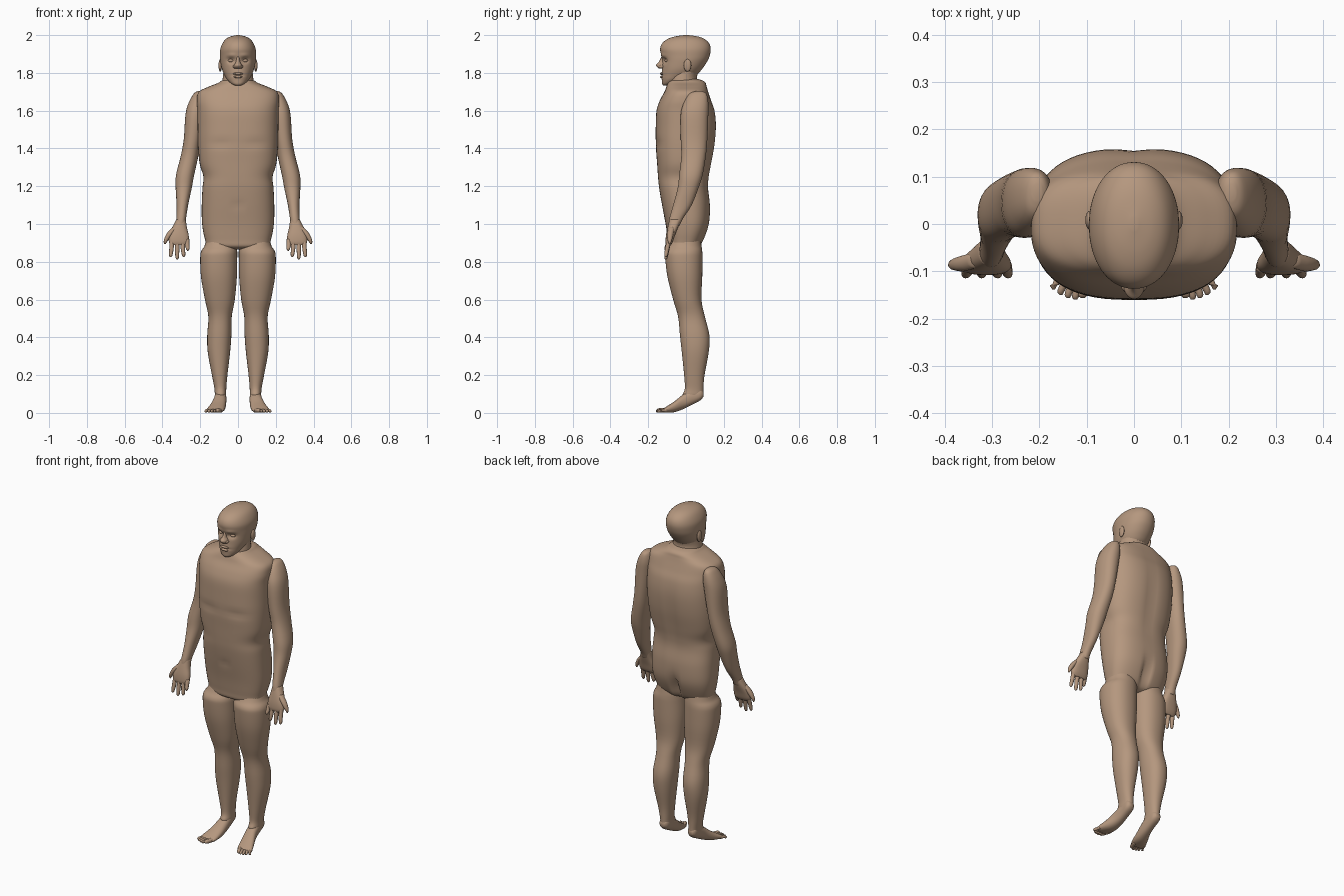
import bpy, bmesh, math
from mathutils import Vector

skin = bpy.data.materials.new("skin brown")
skin.diffuse_color = (0.46, 0.31, 0.21, 1)


def finish(name, bm, mirror=False):
    bmesh.ops.recalc_face_normals(bm, faces=bm.faces)
    me = bpy.data.meshes.new(name)
    bm.to_mesh(me)
    bm.free()
    for p in me.polygons:
        p.use_smooth = True
    me.materials.append(skin)
    ob = bpy.data.objects.new(name, me)
    bpy.context.collection.objects.link(ob)
    if mirror:
        ob.modifiers.new("mirror", 'MIRROR').use_axis = (True, False, False)
    return ob


def smooth_keys(keys, steps):
    """Catmull-Rom interpolation of section keys."""
    out = []
    for i in range(len(keys) - 1):
        a, b, c, d = (keys[max(i - 1, 0)], keys[i], keys[i + 1],
                      keys[min(i + 2, len(keys) - 1)])
        for s in range(steps):
            t = s / steps
            out.append([0.5 * (2 * q + (r - p) * t + (2 * p - 5 * q + 4 * r - u) * t * t
                               + (3 * q - p - 3 * r + u) * t ** 3)
                        for p, q, r, u in zip(a, b, c, d)])
    return out + [list(keys[-1])]


def loft(name, keys, axis='z', power=2.0, sides=32, steps=4, mirror=False, shape=None):
    """Sections: (position on axis, x0, x1, low, high); low/high is y, or z when axis is y."""
    bm = bmesh.new()
    rings = []
    for h, x0, x1, l0, l1 in smooth_keys(keys, steps):
        ring = []
        for k in range(sides):
            a = 2 * math.pi * k / sides
            c, s = math.cos(a), math.sin(a)
            x = (x0 + x1) / 2 + (x1 - x0) / 2 * math.copysign(abs(c) ** (2 / power), c)
            v = (l0 + l1) / 2 + (l1 - l0) / 2 * math.copysign(abs(s) ** (2 / power), s)
            co = Vector((x, v, h)) if axis == 'z' else Vector((x, h, v))
            if shape:
                co = shape(co)
            ring.append(bm.verts.new(co))
        rings.append(ring)
    for r, q in zip(rings, rings[1:]):
        for k in range(sides):
            n = (k + 1) % sides
            bm.faces.new((r[k], r[n], q[n], q[k]))
    bm.faces.new(rings[0])
    bm.faces.new(rings[-1])
    return finish(name, bm, mirror)


def blob(name, center, size, mirror=False):
    bm = bmesh.new()
    bmesh.ops.create_uvsphere(bm, u_segments=20, v_segments=12, radius=1)
    for v in bm.verts:
        v.co = Vector([c + p * s for c, p, s in zip(center, v.co, size)])
    return finish(name, bm, mirror)


def digit(name, axis, path, radii):
    """Rounded finger or toe following (position, x, other) points."""
    keys = [(h, x - r, x + r, o - r, o + r) for (h, x, o), r in zip(path, radii)]
    loft(name, keys, axis, sides=12, steps=3, mirror=True)


def bump(d, width):
    return math.exp(-(d / width) ** 2)


# Torso with a chest fold, a spine groove and a seat cleft
def torso_shape(c):
    if c.y > 0.03:
        c.y -= 0.035 * bump(c.x, 0.018) * bump(c.z - 0.95, 0.07)
        c.y -= 0.008 * bump(c.x, 0.03) * bump(c.z - 1.4, 0.2)
    elif c.y < -0.05:
        c.y += 0.006 * bump(c.z - 1.425, 0.02) * bump(abs(c.x) - 0.09, 0.07)
        c.y += 0.006 * bump(c.x, 0.015) * bump(c.z - 1.1, 0.02)
    return c


loft("torso", [(z, -w, w, f, b) for z, w, f, b in (
    (0.865, 0.07, -0.05, 0.04), (0.88, 0.155, -0.088, 0.07), (0.92, 0.175, -0.096, 0.095),
    (1.0, 0.19, -0.108, 0.122), (1.1, 0.192, -0.127, 0.127), (1.19, 0.188, -0.142, 0.118),
    (1.25, 0.183, -0.148, 0.122), (1.32, 0.203, -0.153, 0.135), (1.42, 0.212, -0.16, 0.153),
    (1.52, 0.214, -0.16, 0.16), (1.6, 0.215, -0.156, 0.152), (1.655, 0.218, -0.138, 0.133),
    (1.7, 0.207, -0.114, 0.118), (1.727, 0.155, -0.104, 0.11), (1.747, 0.105, -0.096, 0.104),
    (1.76, 0.085, -0.085, 0.088), (1.768, 0.06, -0.06, 0.06))],
    power=2.6, sides=64, steps=5, shape=torso_shape)

# Neck
loft("neck", [(1.70, -0.1, 0.1, -0.108, 0.08), (1.74, -0.086, 0.086, -0.098, 0.068),
              (1.78, -0.08, 0.08, -0.09, 0.058), (1.83, -0.075, 0.075, -0.08, 0.075)])


# Head with eye sockets, mouth line and narrowed lower face
def head_shape(c):
    if c.y < -0.04:
        c.y += 0.016 * bump(abs(c.x) - 0.037, 0.018) * bump(c.z - 1.866, 0.014)
        c.y += 0.007 * bump(c.x, 0.03) * bump(c.z - 1.787, 0.006)
        c.y -= 0.005 * bump(abs(c.x) - 0.035, 0.025) * bump(c.z - 1.893, 0.01)
    return c


loft("head", [(z, -w, w, f, b) for z, w, f, b in (
    (1.732, 0.012, -0.118, -0.09), (1.742, 0.034, -0.126, -0.06), (1.762, 0.055, -0.128, -0.01),
    (1.785, 0.07, -0.13, 0.05), (1.82, 0.085, -0.127, 0.085), (1.86, 0.093, -0.126, 0.112),
    (1.89, 0.095, -0.13, 0.125), (1.925, 0.094, -0.137, 0.131), (1.955, 0.083, -0.127, 0.123),
    (1.978, 0.066, -0.1, 0.1), (1.992, 0.042, -0.062, 0.066), (2.0, 0.008, -0.012, 0.014))],
    power=2.1, sides=64, steps=6, shape=head_shape)

# Facial features
loft("nose", [(1.822, -0.01, 0.01, -0.138, -0.11), (1.828, -0.023, 0.023, -0.15, -0.1),
              (1.842, -0.021, 0.021, -0.159, -0.1), (1.86, -0.011, 0.011, -0.143, -0.1),
              (1.895, -0.008, 0.008, -0.126, -0.1)], sides=20)
blob("nostril_wing", (0.017, -0.13, 1.833), (0.01, 0.014, 0.009), True)
blob("eyeball", (0.037, -0.1, 1.865), (0.016, 0.013, 0.009), True)
blob("upper_lip", (0, -0.127, 1.796), (0.026, 0.011, 0.007))
blob("lower_lip", (0, -0.126, 1.779), (0.023, 0.011, 0.007))
blob("ear", (0.094, 0.008, 1.84), (0.009, 0.02, 0.033), True)

# Arm
loft("arm", [(1.703, 0.195, 0.215, 0.05, 0.085), (1.69, 0.18, 0.234, 0.018, 0.108),
             (1.645, 0.17, 0.26, -0.01, 0.118), (1.58, 0.175, 0.278, -0.028, 0.118),
             (1.45, 0.195, 0.287, -0.028, 0.113), (1.36, 0.21, 0.303, -0.025, 0.105),
             (1.26, 0.232, 0.328, -0.036, 0.088), (1.19, 0.245, 0.33, -0.044, 0.066),
             (1.1, 0.264, 0.325, -0.068, 0.03), (1.03, 0.275, 0.326, -0.088, -0.015),
             (0.99, 0.28, 0.33, -0.093, -0.035)], power=2.2, mirror=True)

# Palm, fingers and thumb
loft("palm", [(1.025, 0.277, 0.326, -0.086, -0.025), (0.98, 0.27, 0.348, -0.098, -0.042),
              (0.94, 0.261, 0.364, -0.106, -0.058), (0.905, 0.26, 0.366, -0.108, -0.07),
              (0.888, 0.268, 0.355, -0.104, -0.08)], power=2.4, sides=24, mirror=True)
for i, (x0, x1, tip) in enumerate(((0.271, 0.266, 0.858), (0.295, 0.288, 0.825),
                                   (0.322, 0.322, 0.813), (0.349, 0.356, 0.824))):
    digit(f"finger_{i + 1}", 'z',
          [(0.92, x0, -0.088), ((0.91 + tip) / 2, (x0 + x1) / 2, -0.1),
           (tip + 0.01, x1, -0.106), (tip, x1, -0.107)], (0.013, 0.0115, 0.009, 0.003))
digit("thumb", 'z', [(0.985, 0.33, -0.075), (0.95, 0.36, -0.083),
                     (0.912, 0.382, -0.086), (0.893, 0.387, -0.087)],
      (0.016, 0.017, 0.011, 0.003))

# Leg with the hip fold at the top
loft("leg", [(0.93, 0.02, 0.165, -0.07, 0.075), (0.885, 0.008, 0.177, -0.09, 0.082),
             (0.855, 0.004, 0.195, -0.108, 0.086), (0.82, 0.004, 0.2, -0.11, 0.087),
             (0.72, 0.006, 0.196, -0.098, 0.086), (0.6, 0.017, 0.175, -0.068, 0.082),
             (0.51, 0.033, 0.157, -0.042, 0.1), (0.41, 0.035, 0.163, -0.032, 0.124),
             (0.32, 0.042, 0.16, -0.022, 0.12), (0.2, 0.056, 0.138, -0.01, 0.098),
             (0.13, 0.062, 0.125, -0.006, 0.092), (0.095, 0.063, 0.122, -0.018, 0.09),
             (0.075, 0.07, 0.115, 0.0, 0.075)], power=2.2, sides=40, mirror=True)

# Foot sloping down from a raised heel, with five toes
loft("foot", [(0.092, 0.08, 0.108, 0.085, 0.11), (0.075, 0.066, 0.12, 0.066, 0.13),
              (0.03, 0.062, 0.123, 0.042, 0.125), (-0.015, 0.062, 0.13, 0.02, 0.098),
              (-0.06, 0.066, 0.148, 0.004, 0.062), (-0.1, 0.073, 0.164, 0.001, 0.036),
              (-0.122, 0.082, 0.164, 0.003, 0.022)], axis='y', power=2.3, sides=28, mirror=True)
for i in range(5):
    x0, x1 = 0.09 + 0.0165 * i, 0.108 + 0.0155 * i
    tip = (-0.157, -0.16, -0.157, -0.15, -0.138)[i]
    r = 0.012 if i == 0 else 0.0085
    digit(f"toe_{i + 1}", 'y', [(-0.1, x0, 0.014), (-0.125, (x0 + x1) / 2, 0.013),
                                (tip + 0.008, x1, r + 0.001), (tip, x1, r)],
          (r, r, r * 0.9, 0.003))
